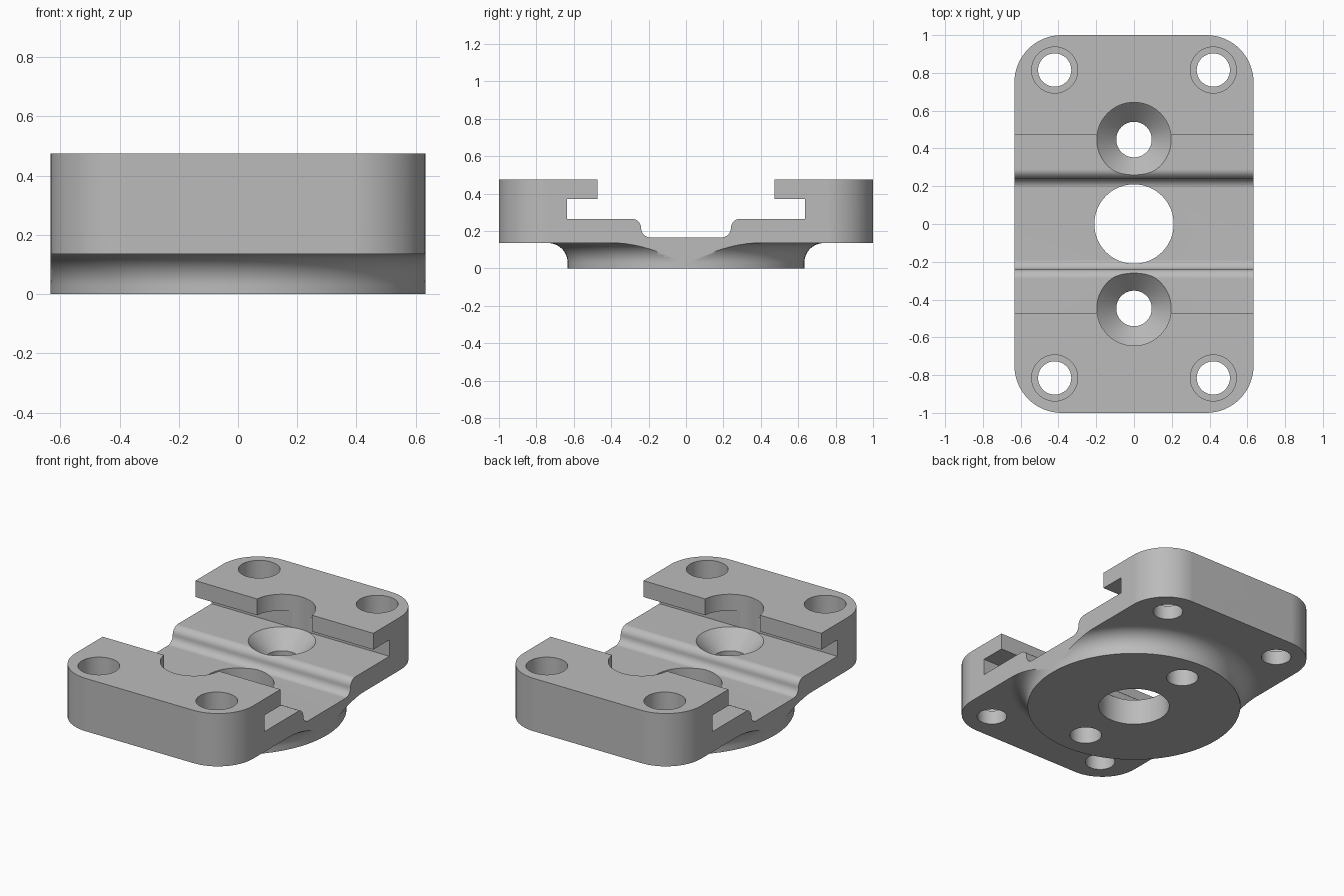
import bpy, bmesh
from math import pi, sin, cos, radians

cube = bpy.data.objects.get("Cube")
if cube:
    bpy.data.objects.remove(cube, do_unlink=True)

HALF_X, HALF_Y, TOP = 0.633, 1.0, 0.475
PLATE_BASE = 0.135
FLOOR, GROOVE = 0.265, 0.165

grey = bpy.data.materials.new("Machined grey")
grey.use_nodes = True
grey.diffuse_color = (0.5, 0.5, 0.5, 1)
grey.node_tree.nodes["Principled BSDF"].inputs["Base Color"].default_value = (0.5, 0.5, 0.5, 1)


def arc(cx, cy, r, start, end, steps=10):
    angles = [radians(start + (end - start) * i / steps) for i in range(steps + 1)]
    return [(cx + r * cos(a), cy + r * sin(a)) for a in angles]


def make_object(name, bm):
    bmesh.ops.remove_doubles(bm, verts=bm.verts, dist=1e-5)
    bmesh.ops.recalc_face_normals(bm, faces=bm.faces)
    mesh = bpy.data.meshes.new(name)
    bm.to_mesh(mesh)
    bm.free()
    mesh.materials.append(grey)
    obj = bpy.data.objects.new(name, mesh)
    bpy.context.collection.objects.link(obj)
    return obj


def prism(name, points, direction):
    bm = bmesh.new()
    face = bm.faces.new([bm.verts.new(p) for p in points])
    new = bmesh.ops.extrude_face_region(bm, geom=[face])["geom"]
    bmesh.ops.translate(bm, vec=direction, verts=[v for v in new if isinstance(v, bmesh.types.BMVert)])
    return make_object(name, bm)


def lathe(name, profile, x=0, y=0, steps=64):
    """Revolve a closed (radius, z) profile about a vertical axis."""
    bm = bmesh.new()
    verts = [bm.verts.new((r, 0, z)) for r, z in profile]
    edges = [bm.edges.new((verts[i - 1], verts[i])) for i in range(len(verts))
             if profile[i - 1][0] + profile[i][0] > 0]
    bmesh.ops.spin(bm, geom=verts + edges, cent=(0, 0, 0), axis=(0, 0, 1),
                   angle=2 * pi, steps=steps)
    obj = make_object(name, bm)
    obj.location = (x, y, 0)
    return obj


# Rounded block, full height
R = 0.25
outline = []
for sx, sy, start in ((1, 1, 0), (-1, 1, 90), (-1, -1, 180), (1, -1, 270)):
    outline += arc(sx * (HALF_X - R), sy * (HALF_Y - R), R, start, start + 90, 16)
block = prism("mounting_block", [(x, y, 0) for x, y in outline], (0, 0, TOP))

cutters = []

# Waste around the round foot, with a filleted neck under the plate
fillet = 0.104
ring = [(HALF_X, -0.1)]
ring += arc(HALF_X + fillet, PLATE_BASE - fillet, fillet, 180, 90, 12)
ring += [(1.6, PLATE_BASE), (1.6, -0.1)]
cutters.append(lathe("foot_surround_cutter", ring, steps=128))

# Undercut channel with a shallow rounded groove in the middle
bend = 0.05
half = [(0.472, 0.6), (0.472, 0.37), (0.635, 0.37), (0.635, FLOOR)]
half += arc(0.29, FLOOR - bend, bend, 90, 180, 8)
half += arc(0.19, GROOVE + bend, bend, 0, -90, 8)[1:]
channel = half + [(-y, z) for y, z in reversed(half)]
cutters.append(prism("channel_cutter", [(-1, y, z) for y, z in channel], (2, 0, 0)))

# Centre bore
cutters.append(lathe("centre_bore_cutter", [(0, -0.1), (0.21, -0.1), (0.21, 0.6), (0, 0.6)]))

# Countersunk holes, with clearance through the lips
sink = [(0, -0.1), (0.094, -0.1), (0.094, 0.159), (0.197, FLOOR), (0.197, 0.6), (0, 0.6)]
# Counterbored corner holes
bore = [(0, -0.1), (0.088, -0.1), (0.088, 0.225), (0.122, 0.225), (0.122, 0.6), (0, 0.6)]
for sy in (-1, 1):
    cutters.append(lathe("countersink_cutter", sink, 0, sy * 0.447))
    for sx in (-1, 1):
        cutters.append(lathe("corner_hole_cutter", bore, sx * 0.42, sy * 0.815))

# Cut everything, then discard the cutters
bpy.ops.object.select_all(action='DESELECT')
bpy.context.view_layer.objects.active = block
block.select_set(True)
for cutter in cutters:
    cutter.hide_render = True
    mod = block.modifiers.new("cut", 'BOOLEAN')
    mod.operation = 'DIFFERENCE'
    mod.solver = 'EXACT'
    mod.object = cutter
    bpy.ops.object.modifier_apply(modifier=mod.name)
for cutter in cutters:
    bpy.data.objects.remove(cutter, do_unlink=True)

# Smooth the curved walls, keep edges crisp and flats flat
bpy.ops.object.shade_smooth_by_angle(angle=radians(30))
normals = block.modifiers.new("flat faces", 'WEIGHTED_NORMAL')
normals.keep_sharp = True
